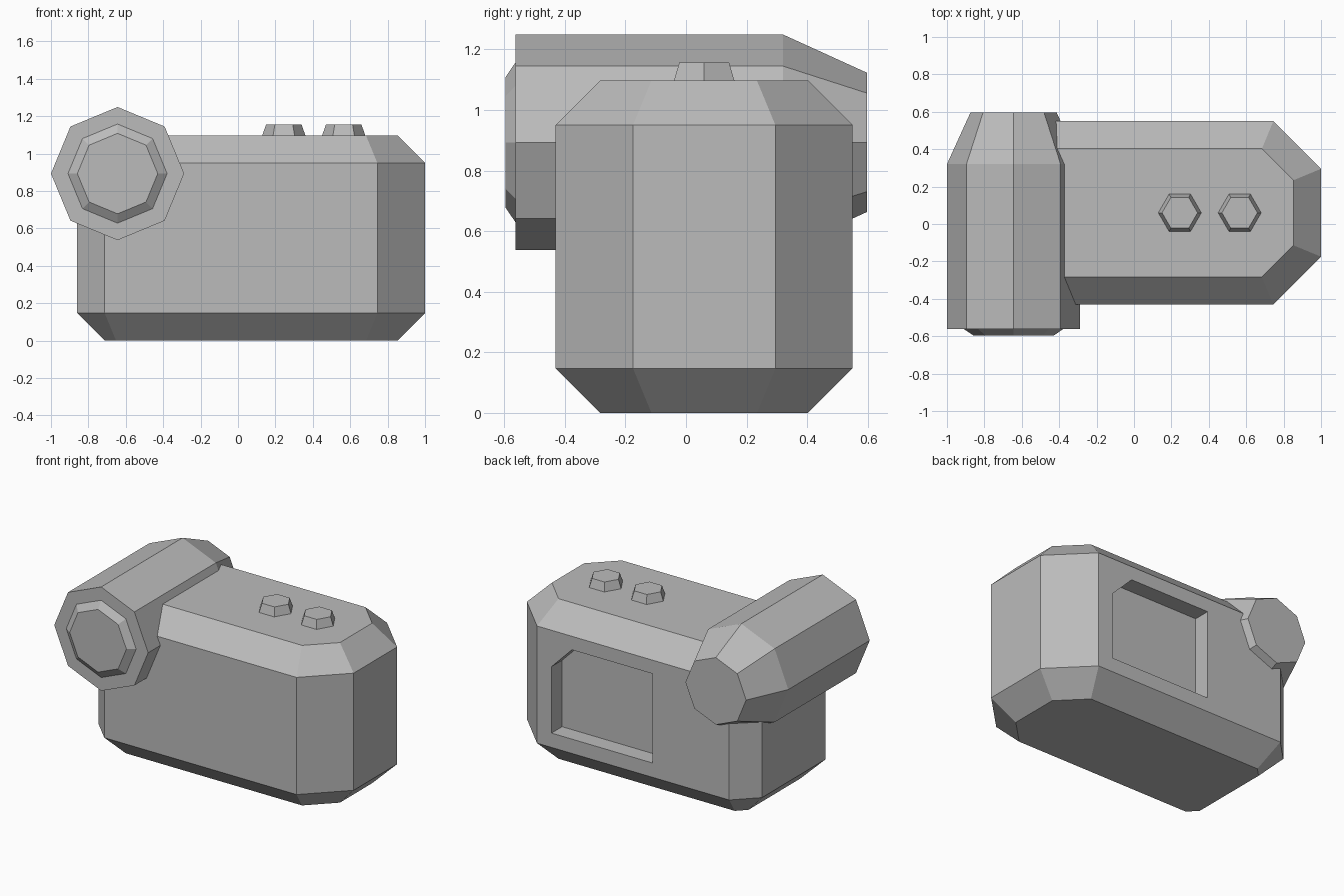
import bpy, bmesh, math

cube = bpy.data.objects.get("Cube")
if cube:
    bpy.data.objects.remove(cube, do_unlink=True)

GREY = (0.5, 0.5, 0.5, 1)
grey = bpy.data.materials.new("plain grey")
grey.use_nodes = True
grey.diffuse_color = GREY
grey.node_tree.nodes["Principled BSDF"].inputs["Base Color"].default_value = GREY


def loft(name, rings):
    """Closed flat-shaded solid through rings of equal point count."""
    bm = bmesh.new()
    loops = [[bm.verts.new(p) for p in ring] for ring in rings]
    n = len(loops[0])
    for a, b in zip(loops, loops[1:]):
        for i in range(n):
            j = (i + 1) % n
            bm.faces.new((a[i], a[j], b[j], b[i]))
    bm.faces.new(loops[0])
    bm.faces.new(loops[-1])
    bmesh.ops.recalc_face_normals(bm, faces=bm.faces)
    mesh = bpy.data.meshes.new(name)
    bm.to_mesh(mesh)
    bm.free()
    mesh.materials.append(grey)
    obj = bpy.data.objects.new(name, mesh)
    bpy.context.collection.objects.link(obj)
    return obj


def circle(sides, r):
    step = math.tau / sides
    return [(r * math.cos(i * step), r * math.sin(i * step)) for i in range(sides)]


def body_ring(z, inset):
    """Rectangle with cut corners, moved inward evenly by inset."""
    x0, x1 = -0.86 + inset, 1.0 - inset
    y0, y1 = -0.43 + inset, 0.55 - inset
    shrink = inset * (2 - math.sqrt(2))
    left, right = 0.147 - shrink, 0.255 - shrink
    outline = [(x0 + left, y0), (x1 - right, y0), (x1, y0 + right), (x1, y1 - right),
               (x1 - right, y1), (x0 + left, y1), (x0, y1 - left), (x0, y0 + left)]
    return [(x, y, z) for x, y in outline]


def tube(name, steps):
    """Eight-sided solid along y; steps are (y, radius)."""
    return loft(name, [[(-0.644 + u, y, 0.893 + v) for u, v in circle(8, r)]
                       for y, r in steps])


# Main body with chamfered top and bottom
BEVEL, TOP = 0.147, 1.097
body = loft("body", [body_ring(0, BEVEL), body_ring(BEVEL, 0),
                     body_ring(TOP - BEVEL, 0), body_ring(TOP, BEVEL)])

# Recessed panel in the back, one corner cut off
panel = [(-0.13, 0.245), (0.635, 0.245), (0.635, 0.70), (0.48, 0.857), (-0.13, 0.857)]
cutter = loft("panel_cutter", [[(x, y, z) for x, z in panel] for y in (0.435, 0.7)])
cutter.hide_render = True
cut = body.modifiers.new("panel recess", "BOOLEAN")
cut.operation = "DIFFERENCE"
cut.solver = "EXACT"
cut.object = cutter
bpy.context.view_layer.objects.active = body
bpy.ops.object.modifier_apply(modifier=cut.name)
bpy.data.objects.remove(cutter, do_unlink=True)

# Lens barrel tapering at the back, raised lens in front
tube("lens_barrel", [(-0.562, 0.356), (0.32, 0.356), (0.597, 0.23)])
tube("lens_glass", [(-0.54, 0.265), (-0.562, 0.265), (-0.596, 0.215)])

# Two hexagonal buttons on top
for side, cx in (("right", 0.245), ("left", 0.565)):
    loft("button_" + side, [[(cx + u, 0.06 + v, z) for u, v in circle(6, r)]
                            for z, r in ((TOP - 0.02, 0.115), (TOP, 0.115), (1.156, 0.095))])
